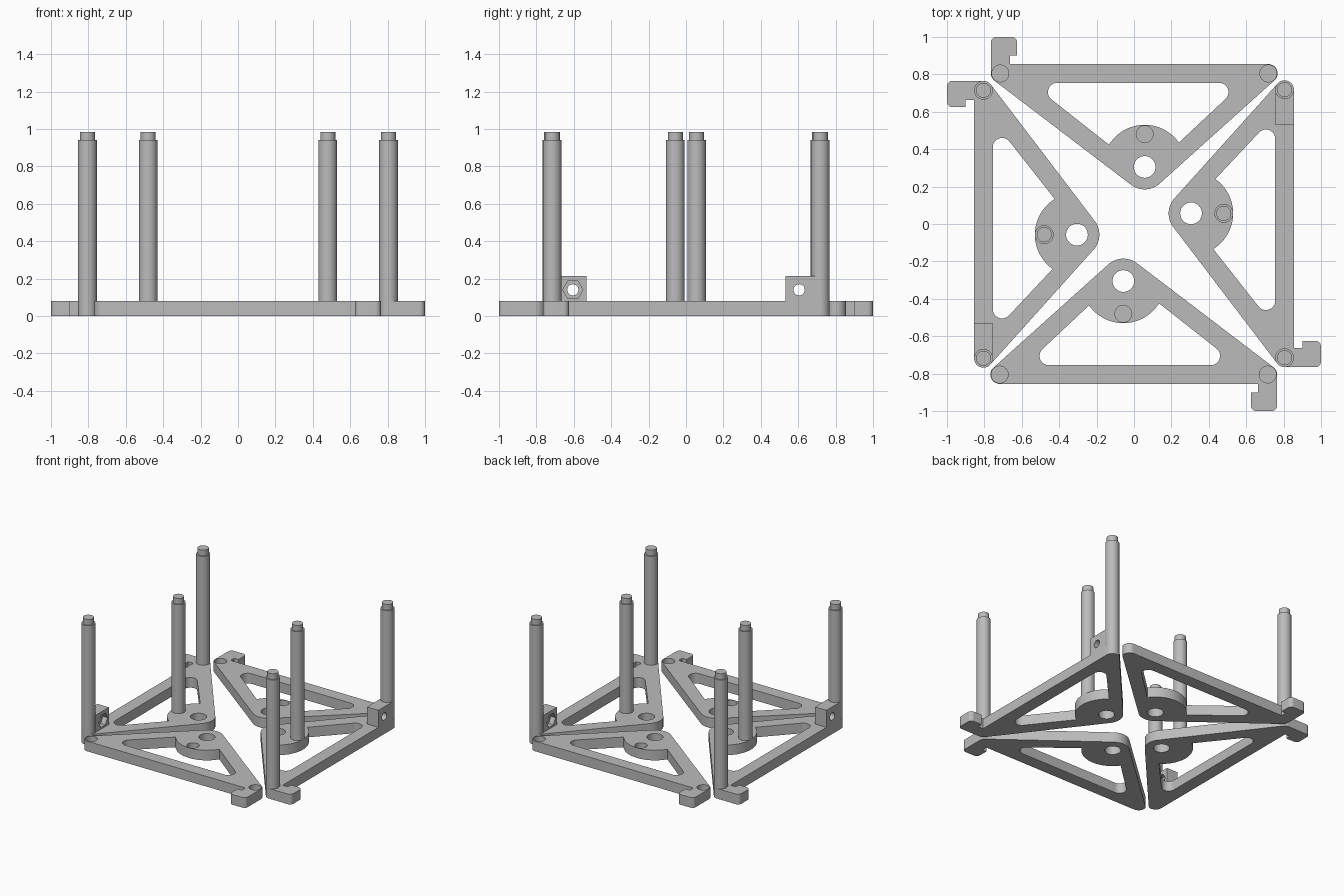
import bpy, bmesh, math
from mathutils import Matrix, Vector
from mathutils.geometry import convex_hull_2d

cube = bpy.data.objects.get("Cube")
if cube:
    bpy.data.objects.remove(cube)

grey = bpy.data.materials.new("Mid grey")
grey.use_nodes = True
GREY = (0.5, 0.5, 0.5, 1)
grey.diffuse_color = GREY
grey.node_tree.nodes["Principled BSDF"].inputs["Base Color"].default_value = GREY

THICK = 0.08
TOP, BOTTOM, APEX = (0.805, 0.718), (0.805, -0.715), (0.305, 0.057)
MID = (0.48, 0.057)          # socket or post on the boss


def prism(name, circles, z0, z1, sides=48):
    """Extruded hull around circles given as (x, y, radius)."""
    pts = []
    for x, y, r in circles:
        n = sides if r > 0 else 1
        for i in range(n):
            a = math.tau * i / n
            pts.append(Vector((x + r * math.cos(a), y + r * math.sin(a))))
    pts = [pts[i] for i in convex_hull_2d(pts)]
    bm = bmesh.new()
    face = bm.faces.new([bm.verts.new((p.x, p.y, z0)) for p in pts])
    up = bmesh.ops.extrude_face_region(bm, geom=[face])["geom"]
    bmesh.ops.translate(bm, vec=(0, 0, z1 - z0),
                        verts=[v for v in up if isinstance(v, bmesh.types.BMVert)])
    bmesh.ops.recalc_face_normals(bm, faces=bm.faces)
    mesh = bpy.data.meshes.new(name)
    bm.to_mesh(mesh)
    bm.free()
    mesh.materials.append(grey)
    obj = bpy.data.objects.new(name, mesh)
    bpy.context.collection.objects.link(obj)
    return obj


def box(name, x0, x1, y0, y1, z0, z1):
    return prism(name, [(x, y, 0) for x in (x0, x1) for y in (y0, y1)], z0, z1)


def combine(obj, tool, operation):
    """Apply a boolean and discard the tool."""
    mod = obj.modifiers.new(operation, 'BOOLEAN')
    mod.operation, mod.object, mod.solver = operation, tool, 'EXACT'
    bpy.context.view_layer.update()
    graph = bpy.context.evaluated_depsgraph_get()
    mesh = bpy.data.meshes.new_from_object(obj.evaluated_get(graph))
    obj.modifiers.clear()
    obj.data = mesh
    bpy.data.objects.remove(tool)


def make_plate(name, sockets):
    # Rounded triangle
    plate = prism(name, [(*TOP, 0.05), (*BOTTOM, 0.05), (*APEX, 0.12)], 0, THICK)
    # Triangular window, kept solid around the round boss
    window = prism("window_cutter", [(0.705, 0.455, 0.05), (0.705, -0.41, 0.05),
                                     (0.335, 0.06, 0.05)], -0.1, 0.2)
    boss = prism("boss_cutter", [(*APEX, 0.225)], -0.2, 0.3, 96)
    combine(window, boss, 'DIFFERENCE')
    combine(plate, window, 'DIFFERENCE')
    combine(plate, prism("hole_cutter", [(*APEX, 0.058)], -0.1, 0.2), 'DIFFERENCE')
    # Hook at the lower corner
    combine(plate, box("stem", 0.81, 0.95, -0.765, -0.663, 0, THICK), 'UNION')
    combine(plate, prism("hook", [(0.9, -0.765, 0), (0.9, -0.625, 0), (0.97, -0.735, 0.03),
                                  (0.97, -0.655, 0.03)], 0, THICK), 'UNION')
    # Blind sockets
    if sockets:
        for p in (TOP, BOTTOM, MID):
            combine(plate, prism("socket_cutter", [(*p, 0.045)], 0.03, 0.2), 'DIFFERENCE')
    return plate


def make_lug(name):
    # Block with a cross hole and a hexagonal nut pocket on the inner face
    lug = box(name, 0.755, 0.855, 0.533, 0.7, THICK - 0.01, 0.215)
    for radius, sides, x0, x1 in ((0.03, 32, 0.7, 0.9), (0.054, 6, 0.7, 0.795)):
        cutter = prism("bore_cutter", [(0, 0, radius)], x0, x1, sides)
        cutter.data.transform(Matrix.Translation((0, 0.605, 0.14))
                              @ Matrix(((0, 0, 1, 0), (1, 0, 0, 0), (0, 1, 0, 0), (0, 0, 0, 1))))
        combine(lug, cutter, 'DIFFERENCE')
    return lug


def make_post(name, p):
    # Round post with a narrower pin on top
    post = prism(name, [(*p, 0.05)], THICK - 0.01, 0.94)
    combine(post, prism("pin", [(*p, 0.04)], 0.9, 0.985), 'UNION')
    return post


def place(obj, matrix):
    obj.data.transform(matrix)
    if matrix.determinant() < 0:
        obj.data.flip_normals()
    bpy.ops.object.select_all(action='DESELECT')
    obj.select_set(True)
    bpy.context.view_layer.objects.active = obj
    bpy.ops.object.shade_smooth_by_angle(angle=math.radians(30))


half_turn = Matrix.Rotation(math.pi, 4, 'Z')
swap_xy = Matrix(((0, 1, 0, 0), (1, 0, 0, 0), (0, 0, 1, 0), (0, 0, 0, 1)))

# Post frames on the sides, socket frames at the back and front
for side, turn in (("left", Matrix.Identity(4)), ("right", half_turn)):
    place(make_plate(side + "_frame", False), turn)
    place(make_lug(side + "_lug"), turn)
    for label, p in (("back", TOP), ("front", BOTTOM), ("boss", MID)):
        place(make_post(f"{side}_{label}_post", p), turn)
for side, turn in (("back", swap_xy), ("front", half_turn @ swap_xy)):
    place(make_plate(side + "_frame", True), turn)
